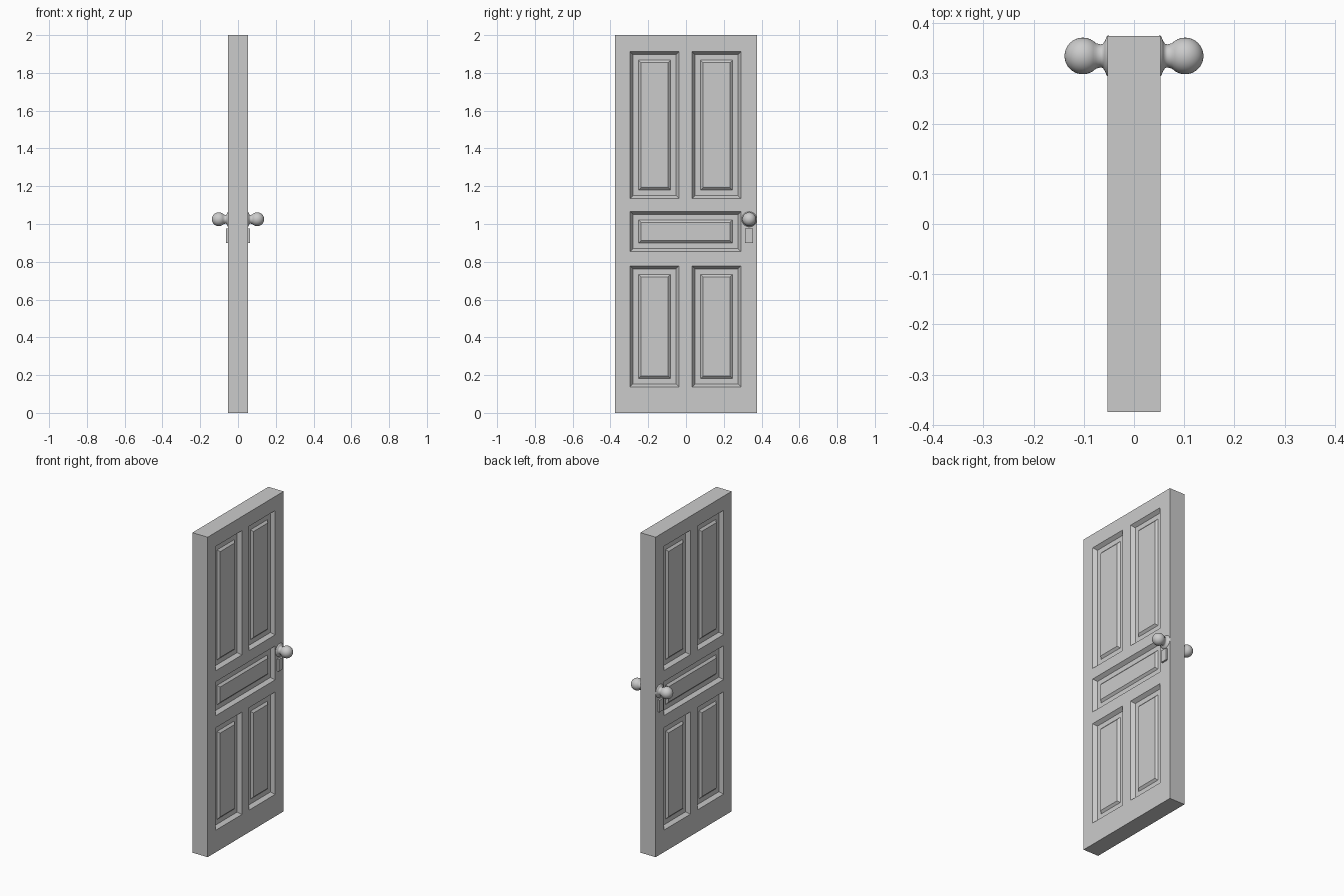
import bpy, bmesh, math
from mathutils import Matrix

if "Cube" in bpy.data.objects:
    bpy.data.objects.remove(bpy.data.objects["Cube"])

HALF = 0.053            # half thickness of the door
KNOB_Y, KNOB_Z = 0.335, 1.025


def make_object(name, bm):
    mesh = bpy.data.meshes.new(name)
    bm.to_mesh(mesh)
    bm.free()
    obj = bpy.data.objects.new(name, mesh)
    bpy.context.collection.objects.link(obj)
    return obj


def mirror_x(obj):
    mod = obj.modifiers.new("mirror", 'MIRROR')
    mod.use_axis = (True, False, False)
    mod.merge_threshold = 0.0001


# Door leaf: a gridded face, inset into raised panels, mirrored to the other side
ys = [-0.375, -0.296, -0.037, 0.033, 0.291, 0.375]
zs = [0, 0.138, 0.778, 0.854, 1.066, 1.135, 1.912, 2.0]
bm = bmesh.new()
grid = [[bm.verts.new((HALF, y, z)) for z in zs] for y in ys]
cell = {}
for i in range(len(ys) - 1):
    for j in range(len(zs) - 1):
        cell[i, j] = bm.faces.new((grid[i][j], grid[i + 1][j],
                                   grid[i + 1][j + 1], grid[i][j + 1]))
rim = [e for e in bm.edges if e.is_boundary]
ext = bmesh.ops.extrude_edge_only(bm, edges=rim)
for v in ext["geom"]:
    if isinstance(v, bmesh.types.BMVert):
        v.co.x = 0
panels = [cell[i, j] for i in (1, 3) for j in (1, 5)]
panels += bmesh.ops.dissolve_faces(bm, faces=[cell[i, 3] for i in (1, 2, 3)])["region"]
bmesh.ops.recalc_face_normals(bm, faces=bm.faces)
if panels[0].normal.x < 0:
    bmesh.ops.reverse_faces(bm, faces=bm.faces)
bm.normal_update()
# sloped moulding, flat recess, raised field
for width, depth in ((0.015, -0.022), (0.030, 0.0), (0.013, 0.012)):
    bmesh.ops.inset_individual(bm, faces=panels, thickness=width, depth=depth,
                               use_even_offset=True)
    bm.normal_update()
mirror_x(make_object("door_leaf", bm))

# Door knobs: flared rose, neck and ball turned around the x axis
profile = [(0.050, 0.041), (0.054, 0.040), (0.058, 0.030), (0.062, 0.024), (0.067, 0.023)]
cx, r = 0.102, 0.0365
for k in range(13):
    a = math.radians(136 * (1 - k / 12))
    profile.append((cx + r * math.cos(a), r * math.sin(a)))
bm = bmesh.new()
pts = [bm.verts.new((x, rad, 0)) for x, rad in profile]
edges = [bm.edges.new(p) for p in zip(pts, pts[1:])]
bmesh.ops.spin(bm, geom=pts + edges, cent=(0, 0, 0), axis=(1, 0, 0),
               angle=math.tau, steps=32, use_duplicate=False)
bmesh.ops.remove_doubles(bm, verts=bm.verts, dist=0.0001)
bmesh.ops.recalc_face_normals(bm, faces=bm.faces)
bmesh.ops.translate(bm, verts=bm.verts, vec=(0, KNOB_Y, KNOB_Z))
knob = make_object("door_knob", bm)
for p in knob.data.polygons:
    p.use_smooth = True
mirror_x(knob)

# Lock plates below the knobs
bm = bmesh.new()
bmesh.ops.create_cube(bm, size=1, matrix=Matrix.Translation((HALF + 0.003, 0.333, 0.938))
                      @ Matrix.Diagonal((0.016, 0.043, 0.075, 1)))
mirror_x(make_object("lock_plate", bm))
